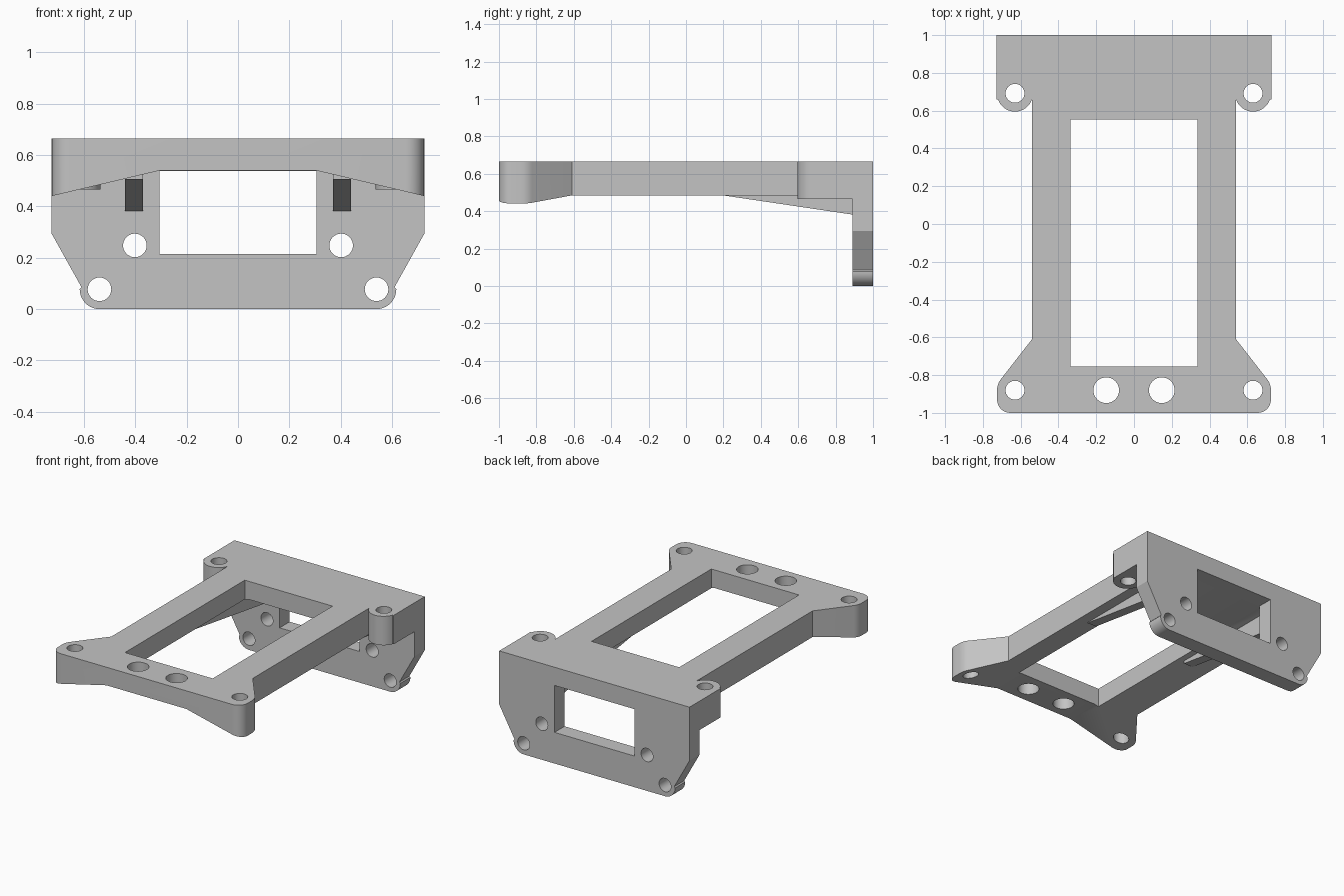
import bpy, bmesh, math
from mathutils import Vector

cube = bpy.data.objects.get("Cube")
if cube:
    bpy.data.objects.remove(cube, do_unlink=True)

grey = bpy.data.materials.new("plain grey")
grey.use_nodes = True
colour = (0.55, 0.55, 0.55, 1)
grey.diffuse_color = colour
grey.node_tree.nodes["Principled BSDF"].inputs["Base Color"].default_value = colour

# How profile (u, v) and depth d map to space for each extrusion axis
PLACE = {
    "x": lambda u, v, d: Vector((d, u, v)),
    "y": lambda u, v, d: Vector((u, d, v)),
    "z": lambda u, v, d: Vector((u, v, d)),
}


def prism(name, pts, axis, lo, hi):
    """Extrude a closed profile along an axis."""
    bm = bmesh.new()
    put = PLACE[axis]
    face = bm.faces.new([bm.verts.new(put(u, v, lo)) for u, v in pts])
    out = bmesh.ops.extrude_face_region(bm, geom=[face])
    moved = [g for g in out["geom"] if isinstance(g, bmesh.types.BMVert)]
    bmesh.ops.translate(bm, verts=moved, vec=put(0, 0, hi - lo))
    bmesh.ops.recalc_face_normals(bm, faces=bm.faces)
    mesh = bpy.data.meshes.new(name)
    bm.to_mesh(mesh)
    bm.free()
    mesh.materials.append(grey)
    obj = bpy.data.objects.new(name, mesh)
    bpy.context.collection.objects.link(obj)
    return obj


def arc(cx, cy, r, start, end, steps=10):
    angles = [math.radians(start + (end - start) * i / steps) for i in range(steps + 1)]
    return [(cx + r * math.cos(a), cy + r * math.sin(a)) for a in angles]


def rect(u0, v0, u1, v1):
    return [(u0, v0), (u1, v0), (u1, v1), (u0, v1)]


def flip(pts):
    return [(-u, v) for u, v in reversed(pts)]


def both(half):
    return half + flip(half)


def combine(target, tool, operation):
    mod = target.modifiers.new("combine", "BOOLEAN")
    mod.operation = operation
    mod.solver = "EXACT"
    mod.object = tool
    tool.hide_render = True
    bpy.ops.object.select_all(action="DESELECT")
    bpy.context.view_layer.objects.active = target
    target.select_set(True)
    bpy.ops.object.modifier_apply(modifier=mod.name)
    bpy.data.objects.remove(tool, do_unlink=True)


TOP = 0.665
WIDE = 0.727

# Deck: plan outline with rounded front feet, trimmed by a sloped underside
outline = (arc(0.655, -0.93, 0.07, -90, 0, 8) + arc(0.63, -0.88, 0.095, 0, 37, 6)
           + [(0.54, -0.61), (0.54, 1)])
bracket = prism("mounting_bracket", both(outline), "z", 0.3, TOP)
underside = both([(0.305, 0.54), (0.8, 0.423), (0.8, 0.8)])
combine(bracket, prism("underside_trim", underside, "y", -1.2, 1.2), "INTERSECT")

# Rear upright plate with rounded lower corners
plate = both(arc(0.54, 0.077, 0.077, -90, 0) + [(0.61, 0.085), (WIDE, 0.295), (WIDE, TOP)])
combine(bracket, prism("rear_plate", plate, "y", 0.89, 1), "UNION")

# Rear ears with screw bosses, and ribs beneath the rails
ear = ([(0.535, 0.95)] + arc(0.63, 0.69, 0.095, 180, 341, 16)
       + [(WIDE, 0.66), (WIDE, 0.95)])
rib = [(0.06, 0.6), (0.06, 0.505), (0.93, 0.376), (0.93, 0.6)]
for side, pts in ((1, ear), (-1, flip(ear))):
    combine(bracket, prism("rear_ear", pts, "z", 0.465, TOP), "UNION")
    inner, outer = sorted((side * 0.37, side * 0.44))
    combine(bracket, prism("rib", rib, "x", inner, outer), "UNION")

# Openings through the deck and the rear plate
combine(bracket, prism("deck_opening", rect(-0.335, -0.755, 0.335, 0.553), "z", 0.2, 1),
        "DIFFERENCE")
combine(bracket, prism("rear_opening", rect(-0.305, 0.215, 0.305, 0.539), "y", 0.8, 1.2),
        "DIFFERENCE")

# Screw holes: u, v, radius, axis, start, end
holes = [
    (0.63, 0.692, 0.05, "z", 0.35, 1),
    (0.63, -0.88, 0.05, "z", 0.35, 1),
    (0.147, -0.88, 0.068, "z", 0.35, 1),
    (0.54, 0.077, 0.046, "y", 0.8, 1.2),
    (0.402, 0.248, 0.046, "y", 0.8, 1.2),
]
for u, v, r, axis, lo, hi in holes:
    for side in (1, -1):
        circle = arc(side * u, v, r, 0, 360, 32)[:-1]
        combine(bracket, prism("hole_cutter", circle, axis, lo, hi), "DIFFERENCE")

bpy.ops.object.select_all(action="DESELECT")
bpy.context.view_layer.objects.active = bracket
bracket.select_set(True)
bpy.ops.object.shade_smooth_by_angle(angle=math.radians(25))
